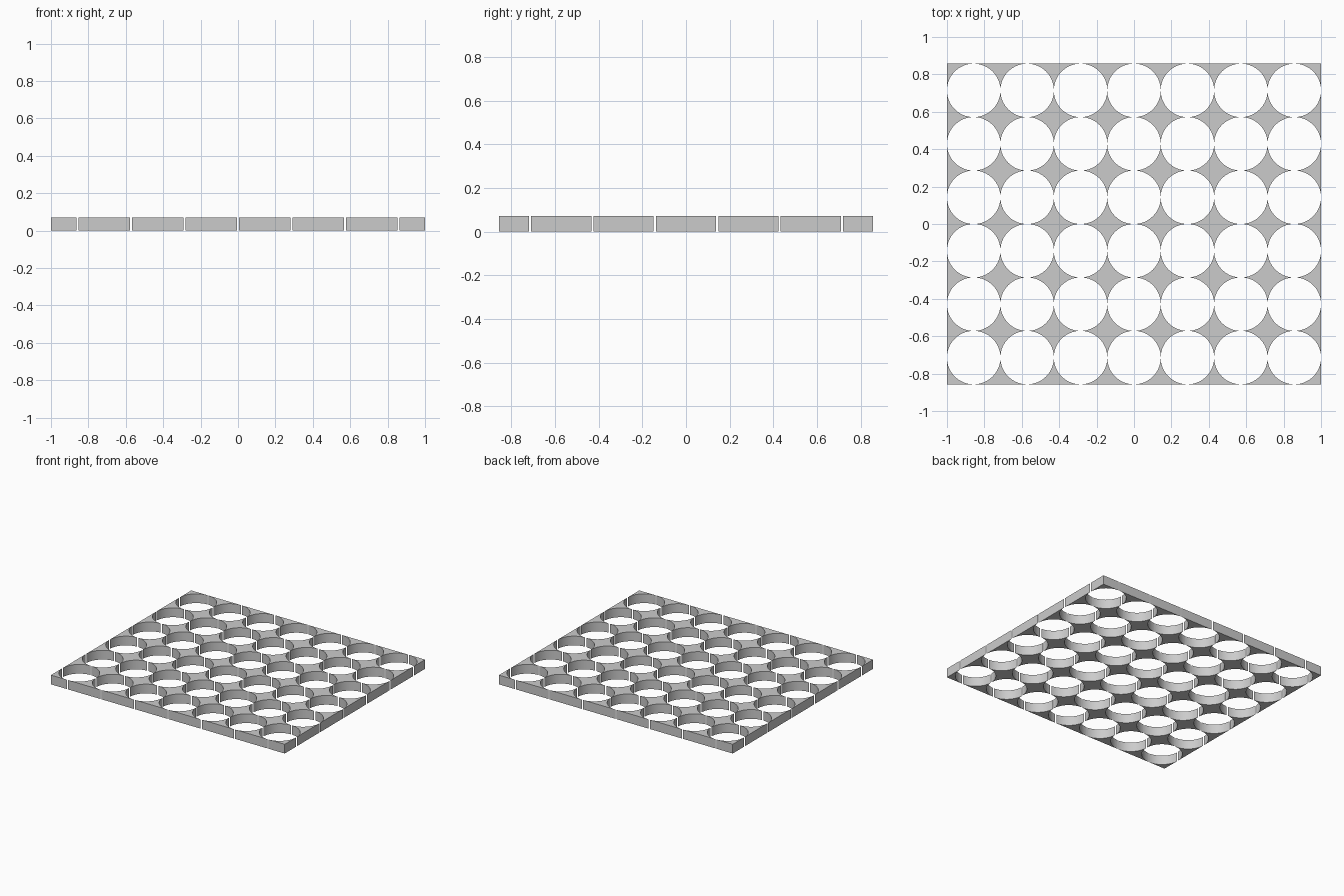
import bpy, bmesh, math

if "Cube" in bpy.data.objects:
    bpy.data.objects.remove(bpy.data.objects["Cube"])

COLS, ROWS = 7, 6
P = 1 / COLS              # half the hole pitch
GAP = 0.005               # half width of the slit where holes just break through
R = math.hypot(P, GAP)    # hole radius, slightly over half the pitch
H = 0.0714                # plate thickness
SEG = 16                  # facets per quarter hole


def quarter_arc(sx, sy):
    """Concave arc in one quadrant around a grid node, in anticlockwise order."""
    a0 = math.atan2(-GAP, -P) + 2 * math.pi          # wall end nearest the y axis
    a0 = math.pi + math.asin(GAP / R)
    a1 = 1.5 * math.pi - math.asin(GAP / R)
    pts = []
    for k in range(SEG + 1):
        a = a1 + (a0 - a1) * k / SEG
        pts.append((sx * (P + R * math.cos(a)), sy * (P + R * math.sin(a))))
    return pts if sx * sy > 0 else pts[::-1]


def node_outline(i, j):
    """Star between four holes, cut down to a half or quarter on the plate border."""
    quads = [(1, 1), (-1, 1), (-1, -1), (1, -1)]
    inside = [0 <= i + (sx - 1) // 2 < COLS and 0 <= j + (sy - 1) // 2 < ROWS
              for sx, sy in quads]
    start = next((q for q in range(4) if inside[q] and not inside[q - 1]), 0)
    pts = []
    for q in range(start, start + 4):
        if inside[q % 4]:
            arc = quarter_arc(*quads[q % 4])
            pts += arc[1:] if pts else arc           # neighbouring arcs share a tip
    if all(inside):
        pts.pop()                                    # closed star
    else:
        pts.append((0, 0))                           # border point
    return pts


# Plate: one extruded piece per grid node
bm = bmesh.new()
for i in range(COLS + 1):
    for j in range(ROWS + 1):
        cx, cy = (2 * i - COLS) * P, (2 * j - ROWS) * P
        face = bm.faces.new([bm.verts.new((cx + x, cy + y, 0))
                             for x, y in node_outline(i, j)])
        top = bmesh.ops.extrude_face_region(bm, geom=[face], use_keep_orig=True)
        bmesh.ops.translate(bm, vec=(0, 0, H),
                            verts=[v for v in top["geom"]
                                   if isinstance(v, bmesh.types.BMVert)])
bmesh.ops.recalc_face_normals(bm, faces=bm.faces[:])
mesh = bpy.data.meshes.new("perforated_plate")
bm.to_mesh(mesh)
bm.free()
plate = bpy.data.objects.new("perforated_plate", mesh)
bpy.context.collection.objects.link(plate)

# Smooth hole walls, crisp rims
bpy.context.view_layer.objects.active = plate
plate.select_set(True)
bpy.ops.object.shade_smooth_by_angle(angle=math.radians(30))
